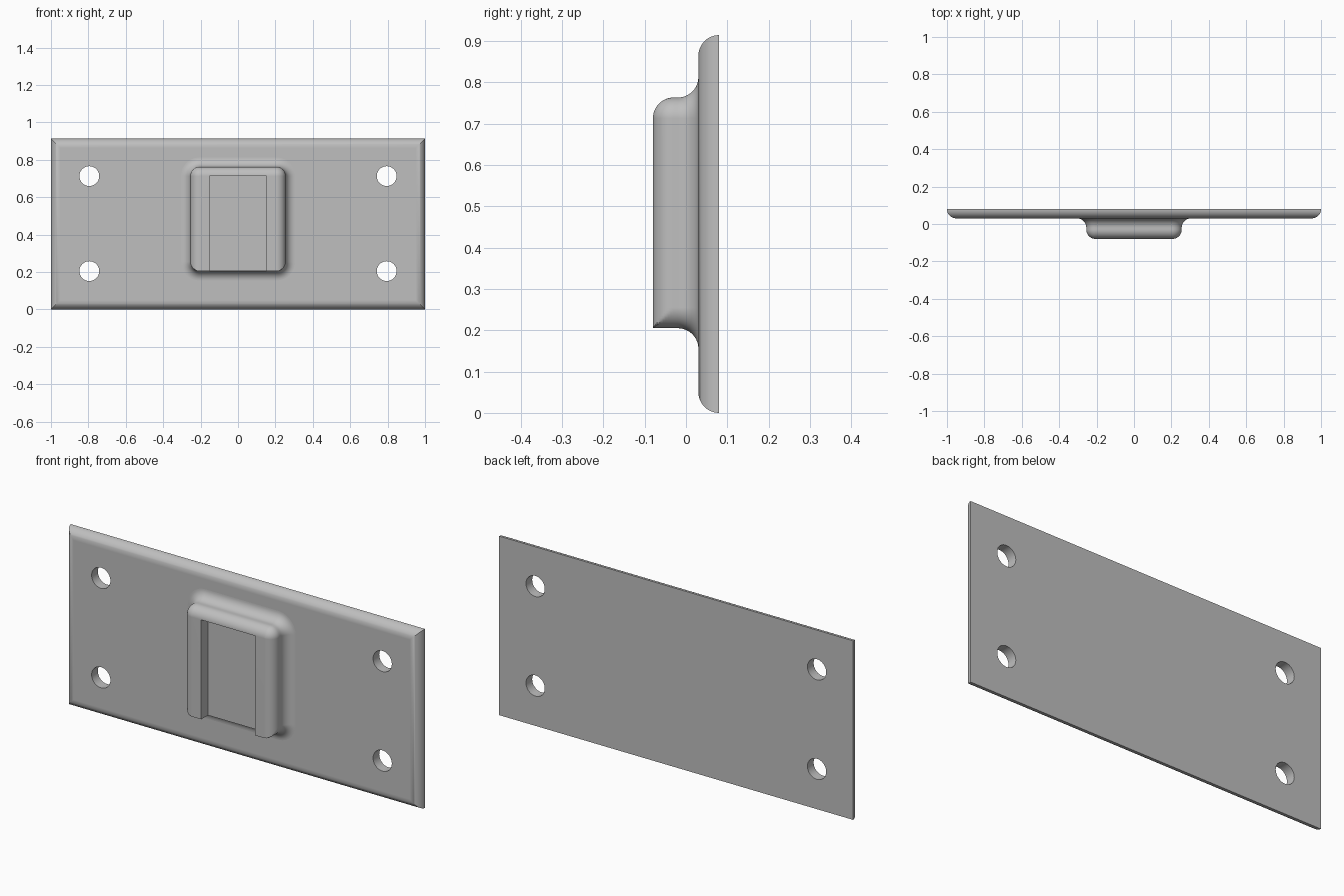
import bpy, bmesh, math
from mathutils import Matrix

cube = bpy.data.objects.get("Cube")
if cube:
    bpy.data.objects.remove(cube, do_unlink=True)

HEIGHT = 0.914            # plate height
BACK, FACE, NOSE = 0.08, 0.03, -0.08   # y of plate back, plate front, boss front
R = 0.05                  # every fillet radius
HALF_W, LOW, HIGH = 0.255, 0.205, 0.763  # boss outline
STEPS = 12

grey = bpy.data.materials.new("light_grey")
grey.use_nodes = True
colour = (0.52, 0.52, 0.52, 1)
grey.diffuse_color = colour
bsdf = next(n for n in grey.node_tree.nodes if n.type == 'BSDF_PRINCIPLED')
bsdf.inputs["Base Color"].default_value = colour


def make_object(name, bm):
    bmesh.ops.recalc_face_normals(bm, faces=bm.faces)
    mesh = bpy.data.meshes.new(name)
    bm.to_mesh(mesh)
    bm.free()
    mesh.materials.append(grey)
    obj = bpy.data.objects.new(name, mesh)
    bpy.context.collection.objects.link(obj)
    return obj


def loft(name, rings):
    """Skin a stack of equal-length point rings and cap both ends."""
    bm = bmesh.new()
    loops = [[bm.verts.new(p) for p in ring] for ring in rings]
    n = len(loops[0])
    for a, b in zip(loops, loops[1:]):
        for i in range(n):
            j = (i + 1) % n
            bm.faces.new((a[i], a[j], b[j], b[i]))
    bm.faces.new(loops[0])
    bm.faces.new(loops[-1])
    bmesh.ops.remove_doubles(bm, verts=bm.verts, dist=1e-5)
    return make_object(name, bm)


def cut(obj, cutter):
    mod = obj.modifiers.new("cut", 'BOOLEAN')
    mod.operation = 'DIFFERENCE'
    mod.solver = 'EXACT'
    mod.object = cutter
    bpy.context.view_layer.objects.active = obj
    bpy.ops.object.modifier_apply(modifier=mod.name)
    bpy.data.objects.remove(cutter, do_unlink=True)


def finish(obj):
    bpy.ops.object.select_all(action='DESELECT')
    obj.select_set(True)
    bpy.context.view_layer.objects.active = obj
    bpy.ops.object.shade_smooth_by_angle(angle=math.radians(30))
    mod = obj.modifiers.new("even_shading", 'WEIGHTED_NORMAL')
    mod.keep_sharp = True


quarter = [math.pi / 2 * i / STEPS for i in range(STEPS + 1)]

# Plate: full quarter-round on every front edge, mitred corners
def plate_ring(inset, y):
    x, lo, hi = 1 - inset, inset, HEIGHT - inset
    return [(-x, y, lo), (x, y, lo), (x, y, hi), (-x, y, hi)]

plate = loft("mounting_plate",
             [plate_ring(R * (1 - math.cos(a)), BACK - R * math.sin(a)) for a in quarter])

# Four screw holes through the plate
bm = bmesh.new()
for x in (-0.795, 0.795):
    for z in (0.205, 0.713):
        place = Matrix.Translation((x, FACE, z)) @ Matrix.Rotation(math.pi / 2, 4, 'X')
        bmesh.ops.create_cone(bm, cap_ends=True, segments=40, radius1=0.053,
                              radius2=0.053, depth=0.3, matrix=place)
cut(plate, make_object("hole_cutter", bm))
finish(plate)


# Boss: rounded block, flared into the plate, lower front edge left square
def boss_ring(grow, y):
    flare = max(grow, 0)
    limit = HALF_W + grow
    top_r, low_r = R + grow, R + flare
    right = []
    for a in quarter:
        x = HALF_W - R + low_r * math.sin(a)
        right.append((min(x, limit), y, LOW + R - low_r * math.cos(a)))
    for a in quarter:
        right.append((HALF_W - R + top_r * math.cos(a), y, HIGH - R + top_r * math.sin(a)))
    return right + [(-x, y, z) for x, y, z in reversed(right)]

rings = [boss_ring(R, FACE + 0.01)]
rings += [boss_ring(R * (1 - math.sin(a)), FACE - R * (1 - math.cos(a))) for a in quarter]
rings += [boss_ring(-R * (1 - math.cos(a)), NOSE + R * (1 - math.sin(a))) for a in quarter]
boss = loft("raised_boss", rings)

# Slot in the boss front, open at the bottom
SLOT_DEPTH, SLOT_TOP = 0.055, HIGH - R
bm = bmesh.new()
bmesh.ops.create_cube(bm, size=1)
bmesh.ops.scale(bm, vec=(0.304, SLOT_DEPTH + 0.1, SLOT_TOP - 0.1), verts=bm.verts)
bmesh.ops.translate(bm, vec=(0, NOSE + (SLOT_DEPTH - 0.1) / 2, (SLOT_TOP + 0.1) / 2), verts=bm.verts)
cut(boss, make_object("slot_cutter", bm))
finish(boss)
